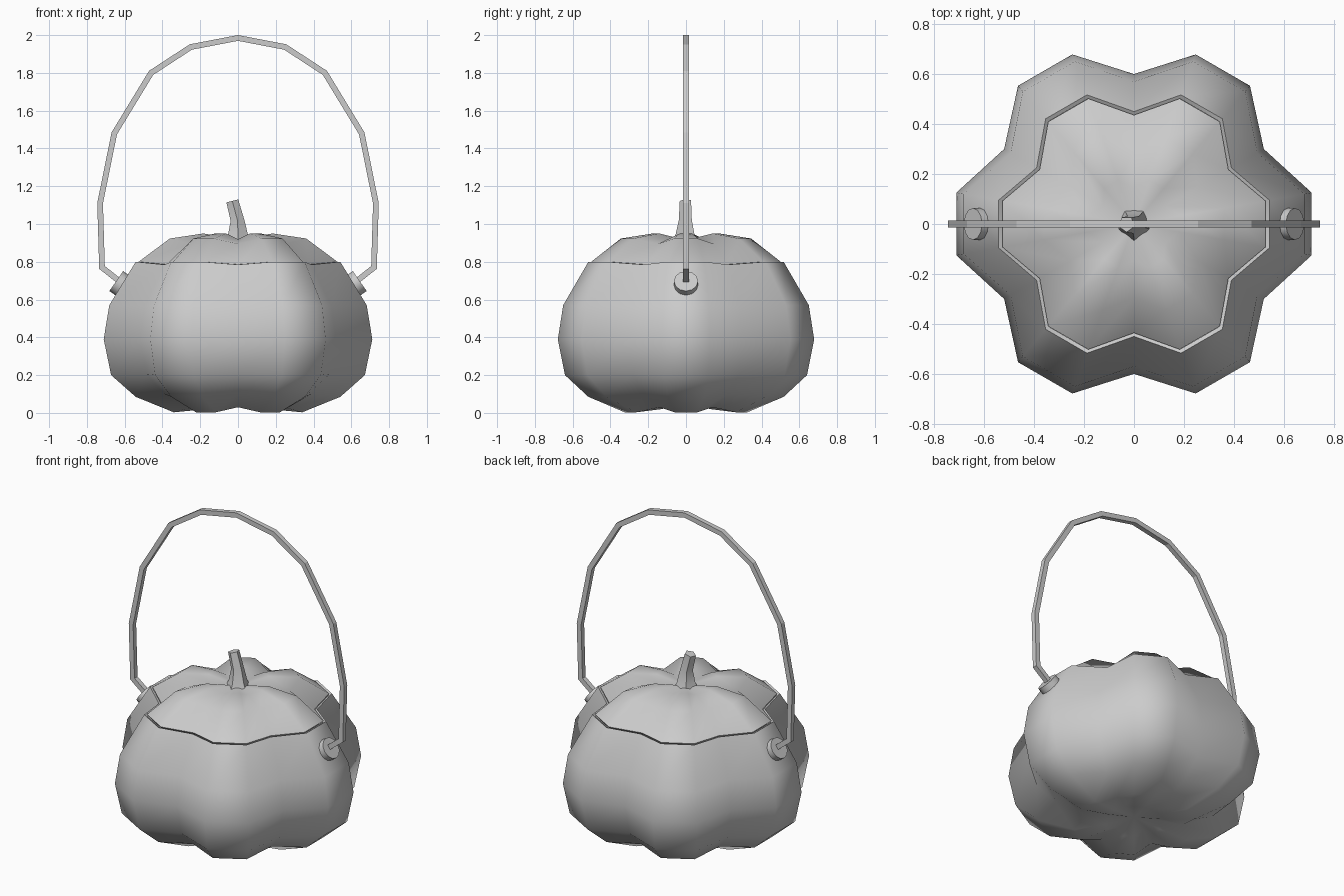
import bpy, bmesh
from math import sin, cos, pi, radians
from mathutils import Vector, Matrix

if "Cube" in bpy.data.objects:
    bpy.data.objects.remove(bpy.data.objects["Cube"])


def finish(name, bm, smooth=None, thickness=0):
    bmesh.ops.recalc_face_normals(bm, faces=bm.faces)
    me = bpy.data.meshes.new(name)
    bm.to_mesh(me)
    bm.free()
    ob = bpy.data.objects.new(name, me)
    bpy.context.collection.objects.link(ob)
    bpy.ops.object.select_all(action='DESELECT')
    ob.select_set(True)
    bpy.context.view_layer.objects.active = ob
    if thickness:
        mod = ob.modifiers.new("shell", 'SOLIDIFY')
        mod.thickness = thickness
        mod.offset = -1
        bpy.ops.object.modifier_apply(modifier=mod.name)
    if smooth:
        bpy.ops.object.shade_smooth_by_angle(angle=radians(smooth))
    return ob


def bridge(bm, a, b):
    n = len(a)
    for i in range(n):
        bm.faces.new((a[i], a[(i + 1) % n], b[(i + 1) % n], b[i]))


def lobed_shell(name, rows, pole_z, pole_first):
    """Six lobes: each has two ridge points and one valley point per ring."""
    bm = bmesh.new()
    rings = []
    for pr, pz, vr, vz in rows:
        ring = []
        for k in range(6):
            for off, r, z in ((-10, pr, pz), (10, pr, pz), (30, vr, vz)):
                a = radians(60 * k + off)
                ring.append(bm.verts.new((r * cos(a), r * sin(a), z)))
        rings.append(ring)
    for a, b in zip(rings, rings[1:]):
        bridge(bm, a, b)
    pole = bm.verts.new((0, 0, pole_z))
    end = rings[0] if pole_first else rings[-1]
    for i in range(18):
        bm.faces.new((end[i], end[(i + 1) % 18], pole))
    # outward normals decided before thickening
    bmesh.ops.recalc_face_normals(bm, faces=bm.faces)
    return finish(name, bm, 60, 0.02)


# Pumpkin body: ridge radius, ridge z, valley radius, valley z
lobed_shell("pumpkin_body", [
    (0.17, 0.02, 0.14, 0.045),
    (0.345, 0.003, 0.28, 0.03),
    (0.55, 0.085, 0.45, 0.10),
    (0.682, 0.20, 0.56, 0.205),
    (0.722, 0.39, 0.60, 0.39),
    (0.692, 0.57, 0.57, 0.565),
    (0.55, 0.80, 0.45, 0.785)], 0.05, True)

# Cut-out lid resting in the rim
lobed_shell("pumpkin_lid", [
    (0.534, 0.80, 0.436, 0.786),
    (0.367, 0.923, 0.295, 0.895),
    (0.185, 0.95, 0.145, 0.92)], 0.915, False)


def tube(name, sections, smooth=None):
    bm = bmesh.new()
    rings = [[bm.verts.new(p) for p in s] for s in sections]
    for a, b in zip(rings, rings[1:]):
        bridge(bm, a, b)
    bm.faces.new(rings[0])
    bm.faces.new(rings[-1])
    return finish(name, bm, smooth)


# Five-sided bent stem: x, z, radius, slant of the ring
stem = []
for x, z, r, slant in ((0, 0.90, 0.075, 0), (0, 0.945, 0.055, 0),
                       (-0.003, 1.02, 0.038, 0.1), (-0.03, 1.122, 0.033, 0.25)):
    stem.append([(x + r * cos(a), r * sin(a), z + slant * r * cos(a))
                 for a in (-pi / 2 + 2 * pi * i / 5 for i in range(5))])
tube("stem", stem, 60)

# Square-section carrying handle
half = [(0.625, 0.695), (0.72, 0.77), (0.73, 1.11), (0.655, 1.48),
        (0.46, 1.80), (0.25, 1.937)]
path = [Vector(p) for p in half] + [Vector((0, 1.985))]
path += [Vector((-x, z)) for x, z in reversed(half)]
w = 0.015
sections = []
for i, p in enumerate(path):
    d0 = (p - path[i - 1]).normalized() if i else (path[1] - p).normalized()
    d1 = (path[i + 1] - p).normalized() if i < len(path) - 1 else d0
    t = (d0 + d1).normalized()
    n = Vector((t.y, -t.x)) * (w / max(t.dot(d0), 0.5))
    sections.append([(p.x + s * n.x, y, p.y + s * n.y)
                     for s, y in ((1, w), (1, -w), (-1, -w), (-1, w))])
tube("handle", sections)

# Round buttons holding the handle ends
for side, label in ((1, "right"), (-1, "left")):
    bm = bmesh.new()
    axis = Vector((0.82 * side, 0, 0.57))
    rot = axis.to_track_quat('Z', 'Y').to_matrix().to_4x4()
    bmesh.ops.create_cone(bm, cap_ends=True, segments=12, radius1=0.064,
                          radius2=0.064, depth=0.055,
                          matrix=Matrix.Translation((0.622 * side, 0, 0.682)) @ rot)
    finish("handle_button_" + label, bm, 40)
